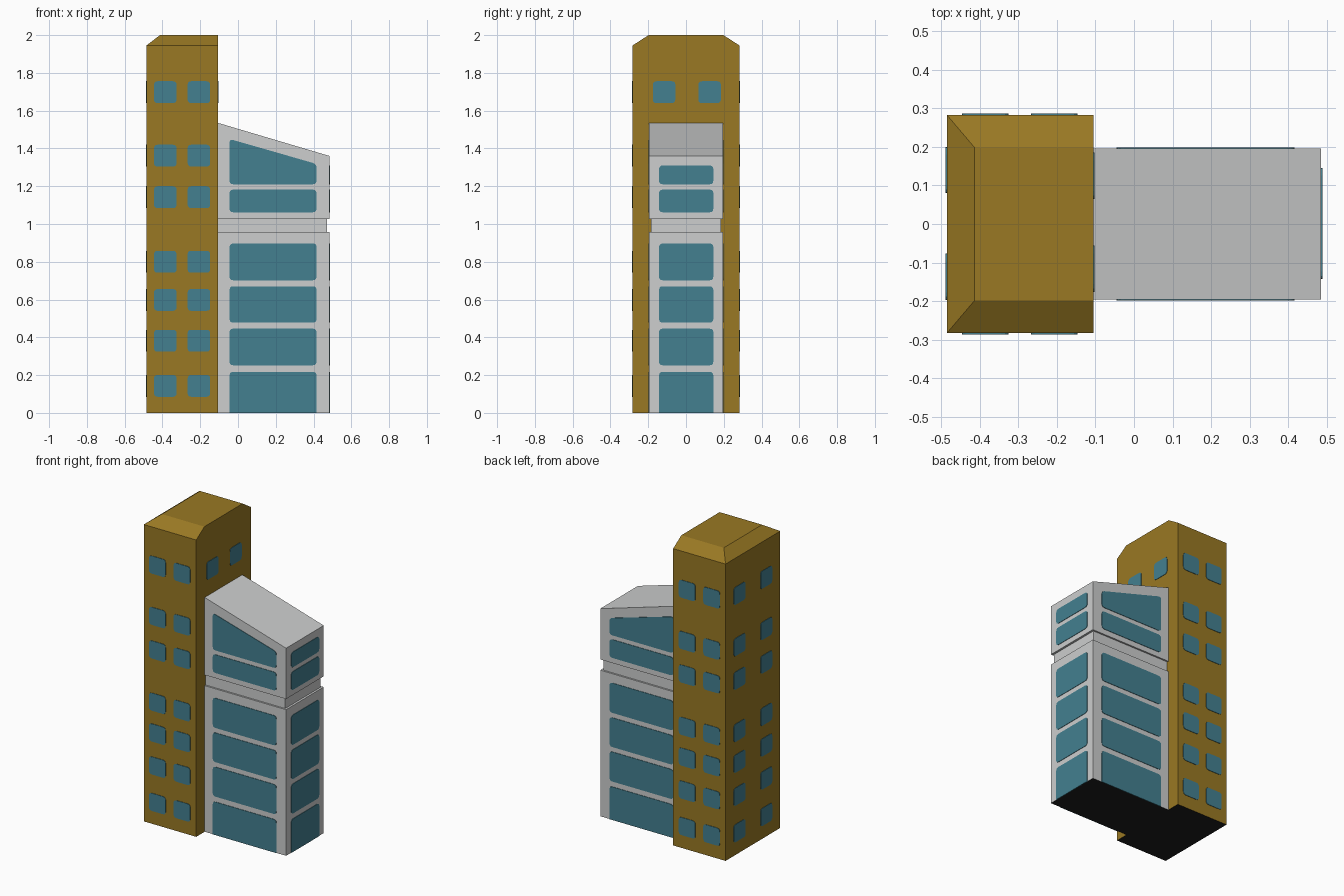
import bpy, bmesh, math
from mathutils import Vector

if "Cube" in bpy.data.objects:
    bpy.data.objects.remove(bpy.data.objects["Cube"])


def material(name, rgb):
    m = bpy.data.materials.new(name)
    m.diffuse_color = (*rgb, 1)
    m.use_nodes = True
    m.node_tree.nodes["Principled BSDF"].inputs["Base Color"].default_value = m.diffuse_color
    return m


OCHRE = material("ochre wall", (0.32, 0.19, 0.017))
WHITE = material("pale grey wall", (0.61, 0.62, 0.62))
GLASS = material("teal glass", (0.056, 0.215, 0.28))
DARK = material("dark underside", (0.012, 0.012, 0.012))


def finish(name, bm, mats):
    bmesh.ops.recalc_face_normals(bm, faces=bm.faces)
    for f in bm.faces:  # faces resting on the ground are dark
        if len(mats) > 1 and f.normal.z < -0.9 and f.calc_center_median().z < 0.001:
            f.material_index = 1
    mesh = bpy.data.meshes.new(name)
    bm.to_mesh(mesh)
    bm.free()
    for m in mats:
        mesh.materials.append(m)
    ob = bpy.data.objects.new(name, mesh)
    bpy.context.collection.objects.link(ob)
    return ob


def ring(x0, x1, y, z0, z1=None):
    """Rectangle, from height z0 at x0 to z1 at x1."""
    z1 = z0 if z1 is None else z1
    return [(x0, -y, z0), (x1, -y, z1), (x1, y, z1), (x0, y, z0)]


def loft(name, rings, mat):
    bm = bmesh.new()
    rows = [[bm.verts.new(p) for p in r] for r in rings]
    for a, b in zip(rows, rows[1:]):
        for i in range(4):
            j = (i + 1) % 4
            bm.faces.new((a[i], a[j], b[j], b[i]))
    bm.faces.new(rows[0])
    bm.faces.new(rows[-1])
    return finish(name, bm, [mat, DARK])


def rounded(points, r):
    """Round the corners of a 2D polygon; corners on the ground stay square."""
    out = []
    for i, p in enumerate(points):
        p = Vector(p)
        a = (Vector(points[i - 1]) - p).normalized() * r
        b = (Vector(points[(i + 1) % len(points)]) - p).normalized() * r
        if p.y < 0.01:
            out.append(p)
            continue
        for k in range(4):
            t = k / 3
            out.append(p + a * (1 - t) ** 2 + b * t ** 2)
    return out


def windows(name, side, dist, polys, r=0.02, thick=0.003):
    """Thin glass plates on one side of the building."""
    place = {
        "front": lambda u, v, d: (u, -d, v), "back": lambda u, v, d: (u, d, v),
        "left": lambda u, v, d: (-d, u, v), "right": lambda u, v, d: (d, u, v),
    }[side]
    bm = bmesh.new()
    for poly in polys:
        pts = rounded(poly, r)
        lo = [bm.verts.new(place(p.x, p.y, dist - 0.001)) for p in pts]
        hi = [bm.verts.new(place(p.x, p.y, dist + thick)) for p in pts]
        bm.faces.new(lo)
        bm.faces.new(hi)
        for i in range(len(pts)):
            j = (i + 1) % len(pts)
            bm.faces.new((lo[i], lo[j], hi[j], hi[i]))
    return finish(name, bm, [GLASS])


def rect(u0, u1, v0, v1, v2=None):
    return [(u0, v0), (u1, v0), (u1, v1 if v2 is None else v2), (u0, v1)]


# Tall tower with a roof chamfered on three sides
X0, XM, X1 = -0.485, -0.105, 0.485
TY, WY = 0.283, 0.195
loft("tower", [ring(X0, XM, TY, 0), ring(X0, XM, TY, 1.945), ring(-0.413, XM, 0.198, 2.0)], OCHRE)

# Pale wing: lower block, recessed band, upper block with sloping roof
loft("lower_wing", [ring(XM, X1, WY, 0), ring(XM, X1, WY, 0.957)], WHITE)
loft("recessed_band", [ring(XM, 0.471, 0.184, 0.957), ring(XM, 0.471, 0.184, 1.027)], WHITE)
loft("upper_wing", [ring(XM, X1, WY, 1.027), ring(XM, X1, WY, 1.535, 1.36)], WHITE)

# Tower windows: two columns by seven rows, on three sides
ROWS = [0.143, 0.382, 0.598, 0.8, 1.142, 1.362, 1.698]


def grid(columns, rows, h=0.058):
    return [rect(u - 0.06, u + 0.06, z - h, z + h) for u in columns for z in rows]


for side in ("front", "back"):
    windows("tower_windows_" + side, side, TY, grid((-0.385, -0.207), ROWS))
windows("tower_windows_left", "left", -X0, grid((-0.137, 0.14), ROWS))
windows("tower_windows_right", "right", XM, grid((-0.116, 0.125), ROWS[-1:]))

# Wing windows: wide bands, the top one following the roof slope on the long sides
BANDS = [(0, 0.217), (0.252, 0.446), (0.478, 0.67), (0.702, 0.897), (1.062, 1.182)]
for side in ("front", "back"):
    polys = [rect(-0.045, 0.416, a, b) for a, b in BANDS]
    polys.append(rect(-0.045, 0.416, 1.21, 1.45, 1.318))
    windows("wing_windows_" + side, side, WY, polys)
windows("wing_windows_right", "right", X1,
        [rect(-0.143, 0.145, a, b) for a, b in BANDS + [(1.21, 1.31)]])
